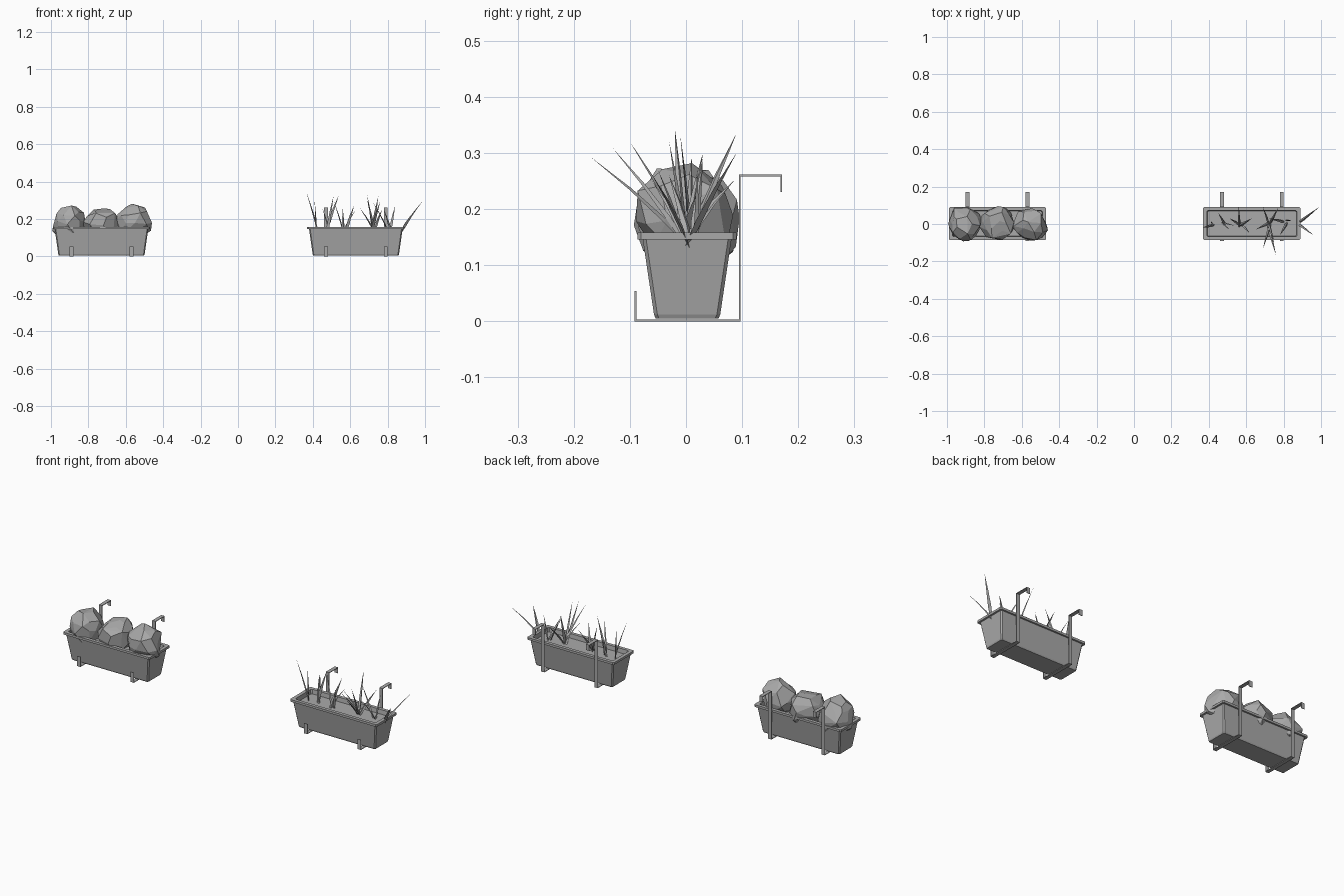
import bpy, bmesh, math, random
from mathutils import Vector

random.seed(4)
cube = bpy.data.objects.get("Cube")
if cube:
    bpy.data.objects.remove(cube, do_unlink=True)

grey = bpy.data.materials.new("plain grey")
grey.use_nodes = True
colour = (0.4, 0.4, 0.4, 1)
grey.diffuse_color = colour
grey.node_tree.nodes["Principled BSDF"].inputs["Base Color"].default_value = colour


def finish(name, bm, location=(0, 0, 0)):
    bmesh.ops.recalc_face_normals(bm, faces=bm.faces)
    mesh = bpy.data.meshes.new(name)
    bm.to_mesh(mesh)
    bm.free()
    mesh.materials.append(grey)
    obj = bpy.data.objects.new(name, mesh)
    obj.location = location
    bpy.context.collection.objects.link(obj)
    return obj


def ring(bm, half_x, half_y, z, cut=0.006):
    # rectangle with small chamfered corners
    points = []
    for sx, sy in ((1, 1), (-1, 1), (-1, -1), (1, -1)):
        pair = [(sx * half_x, sy * (half_y - cut)), (sx * (half_x - cut), sy * half_y)]
        points += pair if sx * sy > 0 else pair[::-1]
    return [bm.verts.new((x, y, z)) for x, y in points]


def loft(bm, rings):
    for a, b in zip(rings, rings[1:]):
        for i in range(len(a)):
            j = (i + 1) % len(a)
            bm.faces.new((a[i], a[j], b[j], b[i]))


def planter(side, x):
    # tapered trough, lipped rim and soil in one closed shell
    bm = bmesh.new()
    profile = [(0.228, 0.056, 0.005), (0.231, 0.059, 0.012), (0.25, 0.079, 0.146),
               (0.26, 0.088, 0.146), (0.26, 0.088, 0.158), (0.241, 0.07, 0.158),
               (0.238, 0.067, 0.135)]
    rings = [ring(bm, *p) for p in profile]
    loft(bm, rings)
    bm.faces.new(rings[0])
    bm.faces.new(rings[-1])
    finish(side + "_planter", bm, (x, 0.002, 0))


def bracket(name, x):
    # flat strap bent under the trough and over a railing
    path = [(-0.09, 0.053), (-0.09, 0.0015), (0.096, 0.0015),
            (0.096, 0.26), (0.17, 0.26), (0.17, 0.232)]
    bm = bmesh.new()
    width, t = 0.01, 0.0015
    for (y0, z0), (y1, z1) in zip(path, path[1:]):
        box = bmesh.ops.create_cube(bm, size=1)["verts"]
        size = Vector((2 * width, abs(y1 - y0) + 2 * t, abs(z1 - z0) + 2 * t))
        bmesh.ops.scale(bm, vec=size, verts=box)
        bmesh.ops.translate(bm, vec=(0, (y0 + y1) / 2, (z0 + z1) / 2), verts=box)
    finish(name, bm, (x, 0, 0))


def bush(name, x, y, z):
    # irregular boulder-like foliage ball with wide facets
    bm = bmesh.new()
    bmesh.ops.create_icosphere(bm, subdivisions=2, radius=0.092)
    for v in bm.verts:
        v.co += Vector([random.uniform(-0.012, 0.012) for _ in range(3)])
    hull = bmesh.ops.convex_hull(bm, input=bm.verts)
    bmesh.ops.delete(bm, geom=list(set(hull["geom_interior"])), context="VERTS")
    bmesh.ops.dissolve_limit(bm, angle_limit=math.radians(14),
                             verts=bm.verts, edges=bm.edges)
    finish(name, bm, (x, y, z))


def blade(name, base, tip, width=0.008):
    # three-sided tapering leaf that bends outwards
    base, tip = Vector(base), Vector(tip)
    middle = base.lerp(tip, 0.4) + Vector((0, 0, 0.015))
    side = (tip - base).cross(Vector((0.3, 0.2, 1))).normalized()
    front = side.cross(tip - base).normalized()
    bm = bmesh.new()
    rings = []
    for t, w in ((0, 0.6), (0.3, 1), (0.65, 0.6)):
        centre = base.lerp(middle, t).lerp(middle.lerp(tip, t), t)
        offsets = (side, -side, front * 0.7)
        rings.append([bm.verts.new(centre + o * w * width) for o in offsets])
    loft(bm, rings)
    end = bm.verts.new(tip)
    for i in range(3):
        bm.faces.new((rings[-1][i], rings[-1][(i + 1) % 3], end))
    bm.faces.new(rings[0])
    finish(name, bm)


# two window boxes with their hanging straps
for side, x in (("right", -0.73), ("left", 0.63)):
    planter(side, x)
    bracket(side + "_box_bracket_right", x - 0.16)
    bracket(side + "_box_bracket_left", x + 0.16)

# round shrubs
for i, (x, y, z) in enumerate(((-0.905, 0, 0.182), (-0.728, 0.005, 0.175), (-0.555, 0, 0.182))):
    bush(f"bush_{i + 1}", x, y, z)

# grass clumps: root position followed by the leaf tips
clumps = [
    ((0.42, 0), [(0.365, -0.02, 0.345), (0.41, 0.01, 0.295)]),
    ((0.48, 0), [(0.45, 0.06, 0.26), (0.51, -0.03, 0.32), (0.54, -0.01, 0.33)]),
    ((0.57, -0.01), [(0.51, 0.03, 0.3), (0.56, 0.09, 0.255), (0.62, -0.05, 0.27), (0.63, 0.03, 0.25)]),
    ((0.72, 0), [(0.69, 0.09, 0.335), (0.76, -0.17, 0.293), (0.69, -0.13, 0.308),
                 (0.65, -0.03, 0.26), (0.75, -0.1, 0.32), (0.77, 0.085, 0.25)]),
    ((0.81, 0.01), [(0.72, 0.03, 0.29), (0.78, -0.06, 0.25), (0.84, 0.02, 0.27)]),
    ((0.87, 0.01), [(0.99, 0.09, 0.3), (0.96, -0.06, 0.26)]),
]
for c, ((x, y), tips) in enumerate(clumps):
    for i, tip in enumerate(tips):
        root = (x + random.uniform(-0.01, 0.01), y + random.uniform(-0.01, 0.01), 0.13)
        blade(f"grass_{c + 1}_{i + 1}", root, tip)
